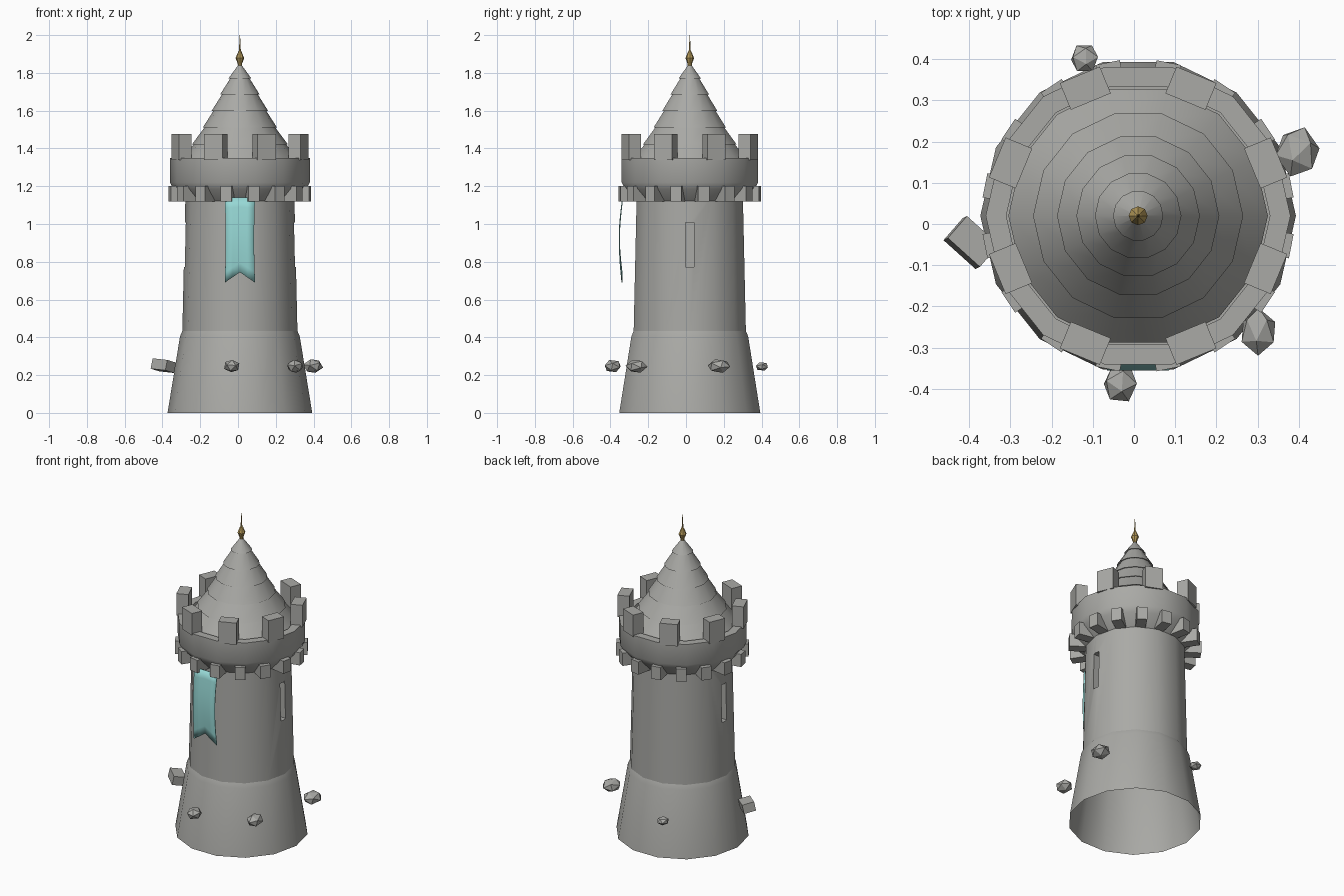
import bpy, bmesh, math
from mathutils import Matrix, Vector

if "Cube" in bpy.data.objects:
    bpy.data.objects.remove(bpy.data.objects["Cube"], do_unlink=True)

CENTRE = Vector((0.01, 0.02, 0))
SIDES = 14


def material(name, rgb):
    m = bpy.data.materials.new(name)
    m.use_nodes = True
    m.diffuse_color = (*rgb, 1)
    bsdf = m.node_tree.nodes["Principled BSDF"]
    bsdf.inputs["Base Color"].default_value = (*rgb, 1)
    bsdf.inputs["Roughness"].default_value = 0.8
    return m


STONE = material("grey stone", (0.40, 0.40, 0.38))
CLOTH = material("teal cloth", (0.31, 0.69, 0.67))
GOLD = material("gold", (0.46, 0.32, 0.10))


def finish(name, bm, mat, smooth=False, location=CENTRE):
    bmesh.ops.recalc_face_normals(bm, faces=bm.faces)
    mesh = bpy.data.meshes.new(name)
    bm.to_mesh(mesh)
    bm.free()
    mesh.materials.append(mat)
    ob = bpy.data.objects.new(name, mesh)
    ob.location = location
    bpy.context.collection.objects.link(ob)
    if smooth:
        smooth_object(ob)
    return ob


def smooth_object(ob):
    bpy.ops.object.select_all(action="DESELECT")
    ob.select_set(True)
    bpy.context.view_layer.objects.active = ob
    bpy.ops.object.shade_smooth_by_angle(angle=math.radians(32))


def lathe(name, profile, mat, sides=SIDES, closed=False, caps=False, smooth=True):
    """Turn a (radius, height) profile around the tower axis."""
    bm = bmesh.new()
    rings = []
    for r, z in profile:
        rings.append([bm.verts.new((r * math.cos(math.tau * i / sides),
                                    r * math.sin(math.tau * i / sides), z))
                      for i in range(sides)])
    pairs = list(zip(rings, rings[1:]))
    if closed:
        pairs.append((rings[-1], rings[0]))
    for a, b in pairs:
        for i in range(sides):
            j = (i + 1) % sides
            bm.faces.new((a[i], a[j], b[j], b[i]))
    if caps:
        bm.faces.new(rings[0][::-1])
        bm.faces.new(rings[-1])
    bmesh.ops.remove_doubles(bm, verts=bm.verts, dist=0.0001)
    return finish(name, bm, mat, smooth)


def ring_of_boxes(name, count, inner, outer, width, low, high):
    """Boxes spaced evenly around the axis, offset by half a step."""
    bm = bmesh.new()
    for i in range(count):
        turn = Matrix.Rotation(math.tau * (i + 0.5) / count, 4, "Z")
        place = Matrix.Translation(((inner + outer) / 2, 0, (low + high) / 2))
        size = Matrix.Diagonal((outer - inner, width, high - low, 1))
        bmesh.ops.create_cube(bm, size=1, matrix=turn @ place @ size)
    return finish(name, bm, STONE)


# Flared base, open underneath, and tapering shaft
lathe("tower_base", [(0.383, 0), (0.317, 0.405), (0.304, 0.435)], STONE)
shaft = lathe("tower_shaft", [(0.305, 0.42), (0.288, 1.16)], STONE, caps=True)

# Arrow slits cut into both flanks of the shaft
bm = bmesh.new()
for side in (-1, 1):
    bmesh.ops.create_cube(bm, size=1, matrix=Matrix.Translation((side * 0.3, 0, 0.89))
                          @ Matrix.Diagonal((0.1, 0.045, 0.235, 1)))
cutter = finish("slit_cutter", bm, STONE)
cutter.hide_render = True
cut = shaft.modifiers.new("slits", "BOOLEAN")
cut.operation = "DIFFERENCE"
cut.solver = "EXACT"
cut.object = cutter
bpy.context.view_layer.objects.active = shaft
bpy.ops.object.modifier_apply(modifier="slits")
bpy.data.objects.remove(cutter, do_unlink=True)
smooth_object(shaft)

# Overhanging parapet with supports below and battlements above
lathe("parapet", [(0.288, 1.12), (0.352, 1.185), (0.37, 1.22), (0.37, 1.35),
                  (0.32, 1.35), (0.32, 1.3), (0.288, 1.3)], STONE, closed=True)
ring_of_boxes("corbels", 16, 0.27, 0.379, 0.06, 1.12, 1.2)
ring_of_boxes("battlements", 8, 0.30, 0.37, 0.105, 1.34, 1.477)

# Tiered conical roof
tiers = [(0.315, 1.335), (0.255, 1.42), (0.197, 1.51), (0.15, 1.598),
         (0.105, 1.685), (0.061, 1.77)]
roof = [tiers[0]]
for r, z in tiers[1:]:
    roof += [(r - 0.012, z + 0.004), (r, z)]
roof.append((0.003, 1.85))
lathe("roof", roof, STONE)

# Gold finial
lathe("finial", [(0.01, 1.83), (0.012, 1.85), (0.023, 1.878), (0.009, 1.912),
                 (0.005, 1.918), (0.001, 2.0)], GOLD, sides=8, caps=True, smooth=False)

# Hanging swallow-tailed banner, bowed outward
bm = bmesh.new()
rows = []
for k in range(9):
    t = k / 8
    row = []
    for c in (-1, -0.5, 0, 0.5, 1):
        drop = 0.45 - 0.055 * (1 - abs(c))
        row.append(bm.verts.new((0.08 * c * (1 - 0.06 * math.sin(math.pi * t)),
                                 -0.355 - 0.016 * math.sin(math.pi * t) - 0.004 * t,
                                 1.14 - drop * t)))
    rows.append(row)
for a, b in zip(rows, rows[1:]):
    for i in range(4):
        bm.faces.new((a[i], a[i + 1], b[i + 1], b[i]))
banner = finish("banner", bm, CLOTH, smooth=True)
thick = banner.modifiers.new("thickness", "SOLIDIFY")
thick.thickness = 0.005
thick.offset = 0

# Loose stones around the base: position, half sizes, turn
stones = [((-0.12, 0.402, 0.246), (0.036, 0.037, 0.024), 0.3),
          ((0.397, 0.175, 0.248), (0.055, 0.063, 0.039), -0.6),
          ((0.302, -0.262, 0.247), (0.046, 0.058, 0.037), -0.3),
          ((-0.033, -0.388, 0.248), (0.044, 0.048, 0.035), 0.2)]
for i, (place, size, turn) in enumerate(stones):
    bm = bmesh.new()
    bmesh.ops.create_icosphere(bm, subdivisions=1, radius=1,
                               matrix=Matrix.Diagonal((*size, 1))
                               @ Matrix.Rotation(turn, 4, "Z") @ Matrix.Rotation(0.4, 4, "X"))
    finish(f"stone_{i + 1}", bm, STONE, location=place)

# Squared block on the right
bm = bmesh.new()
bmesh.ops.create_cube(bm, size=1, matrix=Matrix.Diagonal((0.105, 0.072, 0.056, 1)))
block = finish("stone_block", bm, STONE, location=(-0.395, -0.045, 0.25))
block.rotation_euler = (-0.2, 0.08, math.radians(-42))
